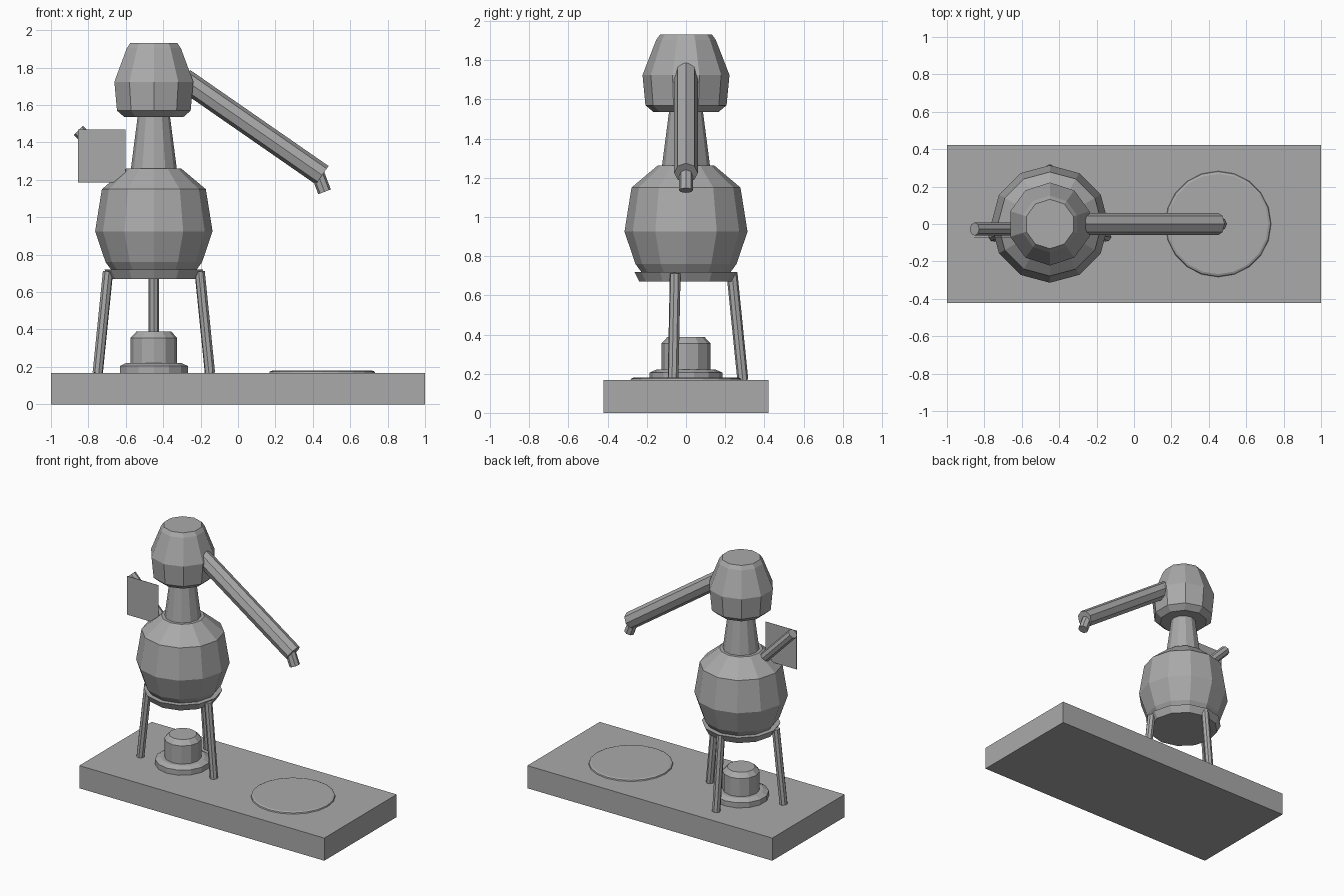
import bpy, bmesh, math
from mathutils import Vector

cube = bpy.data.objects.get("Cube")
if cube:
    bpy.data.objects.remove(cube, do_unlink=True)

grey = bpy.data.materials.new("plain grey")
grey.use_nodes = True
COLOUR = (0.4, 0.4, 0.4, 1)
grey.diffuse_color = COLOUR
grey.node_tree.nodes["Principled BSDF"].inputs["Base Color"].default_value = COLOUR

POT_X = -0.45
BASE_TOP = 0.167


def finish(name, bm):
    bmesh.ops.recalc_face_normals(bm, faces=bm.faces)
    mesh = bpy.data.meshes.new(name)
    bm.to_mesh(mesh)
    bm.free()
    mesh.materials.append(grey)
    obj = bpy.data.objects.new(name, mesh)
    bpy.context.collection.objects.link(obj)
    return obj


def lathe(name, profile, sides, x=POT_X):
    """Closed faceted solid from (radius, z) points, first corner facing +y."""
    bm = bmesh.new()
    rings = []
    for r, z in profile:
        angles = [math.tau * i / sides for i in range(sides)]
        rings.append([bm.verts.new((x - r * math.sin(a), r * math.cos(a), z)) for a in angles])
    for low, high in zip(rings, rings[1:]):
        for i in range(sides):
            j = (i + 1) % sides
            bm.faces.new((low[i], low[j], high[j], high[i]))
    bm.faces.new(rings[0])
    bm.faces.new(rings[-1])
    return finish(name, bm)


def rod(name, start, end, radius, sides=8):
    """Straight faceted cylinder between two points."""
    start, end = Vector(start), Vector(end)
    axis = end - start
    bm = bmesh.new()
    bmesh.ops.create_cone(bm, cap_ends=True, segments=sides, radius1=radius,
                          radius2=radius, depth=axis.length)
    obj = finish(name, bm)
    obj.location = (start + end) / 2
    obj.rotation_euler = axis.to_track_quat("Z", "Y").to_euler()
    return obj


# Base slab
bm = bmesh.new()
bmesh.ops.create_cube(bm, size=1)
bmesh.ops.scale(bm, vec=(2, 0.844, BASE_TOP), verts=bm.verts)
bmesh.ops.translate(bm, vec=(0, 0, BASE_TOP / 2), verts=bm.verts)
finish("base", bm)

# Receiving plate and burner
lathe("receiver_disc", [(0.283, BASE_TOP), (0.28, 0.175), (0.268, 0.18)], 20, x=0.45)
lathe("burner_foot", [(0.186, BASE_TOP), (0.186, 0.205), (0.15, 0.222)], 14)
lathe("burner_cup", [(0.125, 0.2), (0.125, 0.355), (0.094, 0.388)], 12)

# Stand
lathe("stand_ring", [(0.238, 0.67), (0.264, 0.72)], 12)
for side, label in ((-1, "right"), (1, "left")):
    rod(label + "_leg", (POT_X + side * 0.3, -0.066, BASE_TOP),
        (POT_X + side * 0.245, -0.055, 0.71), 0.028)
rod("back_leg", (POT_X, 0.29, BASE_TOP), (POT_X, 0.235, 0.71), 0.028)

# Pot, neck and head
lathe("pot", [(0.225, 0.715), (0.258, 0.76), (0.314, 0.925), (0.278, 1.15), (0.145, 1.262)], 12)
lathe("neck", [(0.124, 1.25), (0.085, 1.55)], 12)
lathe("head", [(0.165, 1.535), (0.207, 1.57), (0.222, 1.724), (0.152, 1.904), (0.132, 1.932)], 10)

# Outlet pipe and spout
rod("outlet_pipe", (-0.29, 0, 1.738), (0.45, 0, 1.225), 0.06)
rod("spout", (0.425, 0, 1.235), (0.463, 0, 1.136), 0.036)

# Filling tube with a thin tag in front
rod("filling_tube", (-0.57, -0.027, 1.175), (-0.853, -0.027, 1.465), 0.035)
bm = bmesh.new()
bmesh.ops.create_cube(bm, size=1)
bmesh.ops.scale(bm, vec=(0.255, 0.002, 0.285), verts=bm.verts)
bmesh.ops.translate(bm, vec=(-0.728, -0.07, 1.328), verts=bm.verts)
finish("tag_plate", bm)
